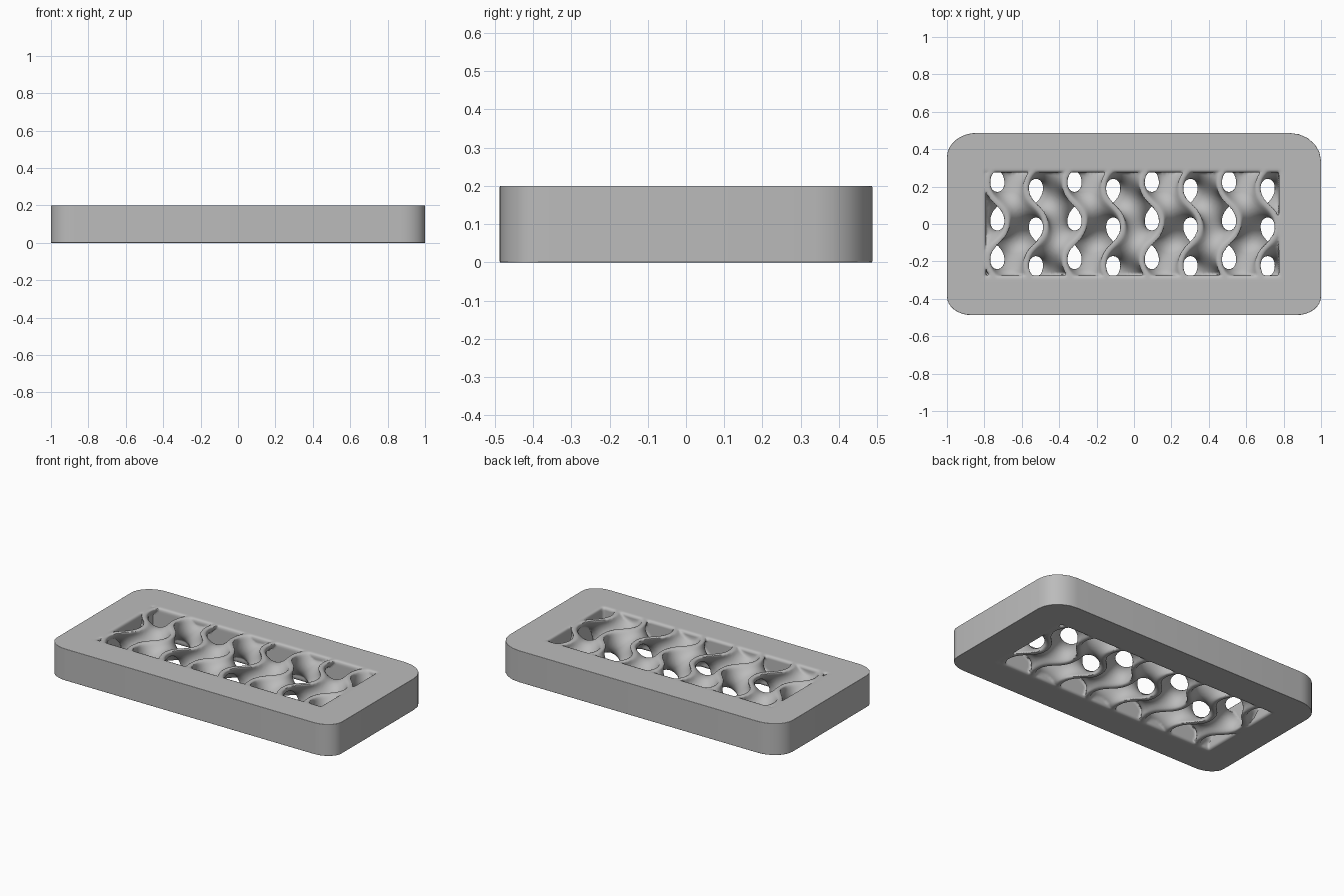
import bpy, bmesh
from math import sin, cos, pi
from mathutils import Vector

cube = bpy.data.objects.get("Cube")
if cube:
    bpy.data.objects.remove(cube, do_unlink=True)

HEIGHT = 0.2
STEP = 0.01
PERIOD = 0.413                      # gyroid cell size
WAVE = 2 * pi / PERIOD
WALL = 0.36                         # gyroid sheet level
MID_X, HALF_X, HALF_Y = -0.008, 0.782, 0.275   # window
BORDER = 0.04                       # rim of the window modelled with the lattice
ROUND = 0.014

grey = bpy.data.materials.new("plain grey")
grey.use_nodes = True
colour = (0.5, 0.5, 0.5, 1)
grey.diffuse_color = colour
grey.node_tree.nodes["Principled BSDF"].inputs["Base Color"].default_value = colour


def add_object(name, bm):
    mesh = bpy.data.meshes.new(name)
    bm.to_mesh(mesh)
    bm.free()
    mesh.materials.append(grey)
    obj = bpy.data.objects.new(name, mesh)
    bpy.context.collection.objects.link(obj)
    return obj


def smooth(obj, angle):
    bpy.ops.object.select_all(action='DESELECT')
    obj.select_set(True)
    bpy.context.view_layer.objects.active = obj
    bpy.ops.object.shade_smooth_by_angle(angle=angle)


def soft_max(a, b):
    return max(a, b) + max(ROUND - abs(a - b), 0) ** 2 / (4 * ROUND)


def field(x, y, z):
    """Negative inside the solid: window rim joined with the gyroid sheet."""
    X, Y, Z = (x - MID_X) * WAVE, y * WAVE, (z - HEIGHT / 2) * WAVE
    sheet = sin(X) * cos(Y) + sin(Y) * cos(Z) + sin(Z) * cos(X)
    sheet = (abs(sheet) - WALL) / (WAVE * 1.4)
    rim = min(HALF_X - abs(x - MID_X), HALF_Y - abs(y))
    slab = abs(z - HEIGHT / 2) - HEIGHT / 2
    return soft_max(slab, min(rim, sheet))


# Lattice: surface net over a regular grid
low = Vector((MID_X - HALF_X - BORDER, -HALF_Y - BORDER, -1.5 * STEP))
size = [round(2 * (HALF_X + BORDER) / STEP), round(2 * (HALF_Y + BORDER) / STEP),
        round(HEIGHT / STEP) + 3]


def point(i):
    return low + Vector(i) * STEP


values = {(i, j, k): field(*point((i, j, k)))
          for i in range(size[0] + 1) for j in range(size[1] + 1) for k in range(size[2] + 1)}
cells, quads = {}, []
for p, start in values.items():
    for axis in range(3):
        q = list(p)
        q[axis] += 1
        end = values.get(tuple(q))
        if end is None or (start < 0) == (end < 0):
            continue
        crossing = point(p).lerp(point(q), start / (start - end))
        quad = []
        for db, dc in ((0, 0), (1, 0), (1, 1), (0, 1)):
            c = list(p)
            c[(axis + 1) % 3] -= db
            c[(axis + 2) % 3] -= dc
            quad.append(tuple(c))
            cells.setdefault(tuple(c), []).append(crossing)
        if all(0 <= c[a] < size[a] for c in quad for a in range(3)):
            quads.append(quad if start < 0 else quad[::-1])

bm = bmesh.new()
verts = {}
for quad in quads:
    for c in quad:
        if c not in verts:
            verts[c] = bm.verts.new(sum(cells[c], Vector()) / len(cells[c]))
    bm.faces.new([verts[c] for c in quad])
lattice = add_object("gyroid_lattice", bm)
smooth(lattice, pi / 3)

# Frame: rounded slab outline around the lattice block
corners = [(1, 1, 0.17, 0.15, 5), (-1, 1, 0.16, 0.13, 8),
           (-1, -1, 0.13, 0.10, 8), (1, -1, 0.13, 0.10, 8)]
outline = []
for n, (sx, sy, rx, ry, steps) in enumerate(corners):
    for s in range(steps + 1):
        a = (n + s / steps) * pi / 2
        outline.append((sx * (1 - rx) + rx * cos(a), sy * (0.487 - ry) + ry * sin(a)))
x0, y0 = low.x + STEP / 2, low.y + STEP / 2
x1, y1 = x0 + (size[0] - 1) * STEP, y0 + (size[1] - 1) * STEP

bm = bmesh.new()
edges = []
for loop in (outline, [(x0, y0), (x1, y0), (x1, y1), (x0, y1)]):
    ring = [bm.verts.new((x, y, 0)) for x, y in loop]
    edges += [bm.edges.new((ring[i - 1], ring[i])) for i in range(len(ring))]
bmesh.ops.triangle_fill(bm, use_beauty=True, use_dissolve=False, edges=edges)
top = bmesh.ops.extrude_face_region(bm, geom=bm.faces[:])["geom"]
bmesh.ops.translate(bm, vec=(0, 0, HEIGHT), verts=[v for v in top if isinstance(v, bmesh.types.BMVert)])
bmesh.ops.recalc_face_normals(bm, faces=bm.faces[:])
# Open the inner sides, where the lattice block continues the slab
inner = [f for f in bm.faces if abs(f.normal.z) < 0.5
         and all(abs(v.co.x) < 0.9 and abs(v.co.y) < 0.4 for v in f.verts)]
bmesh.ops.delete(bm, geom=inner, context='FACES')
frame = add_object("frame", bm)
bevel = frame.modifiers.new("edge_rounding", 'BEVEL')
bevel.width = 0.02
bevel.segments = 4
bevel.limit_method = 'ANGLE'
bevel.angle_limit = pi / 4
smooth(frame, pi / 6)
